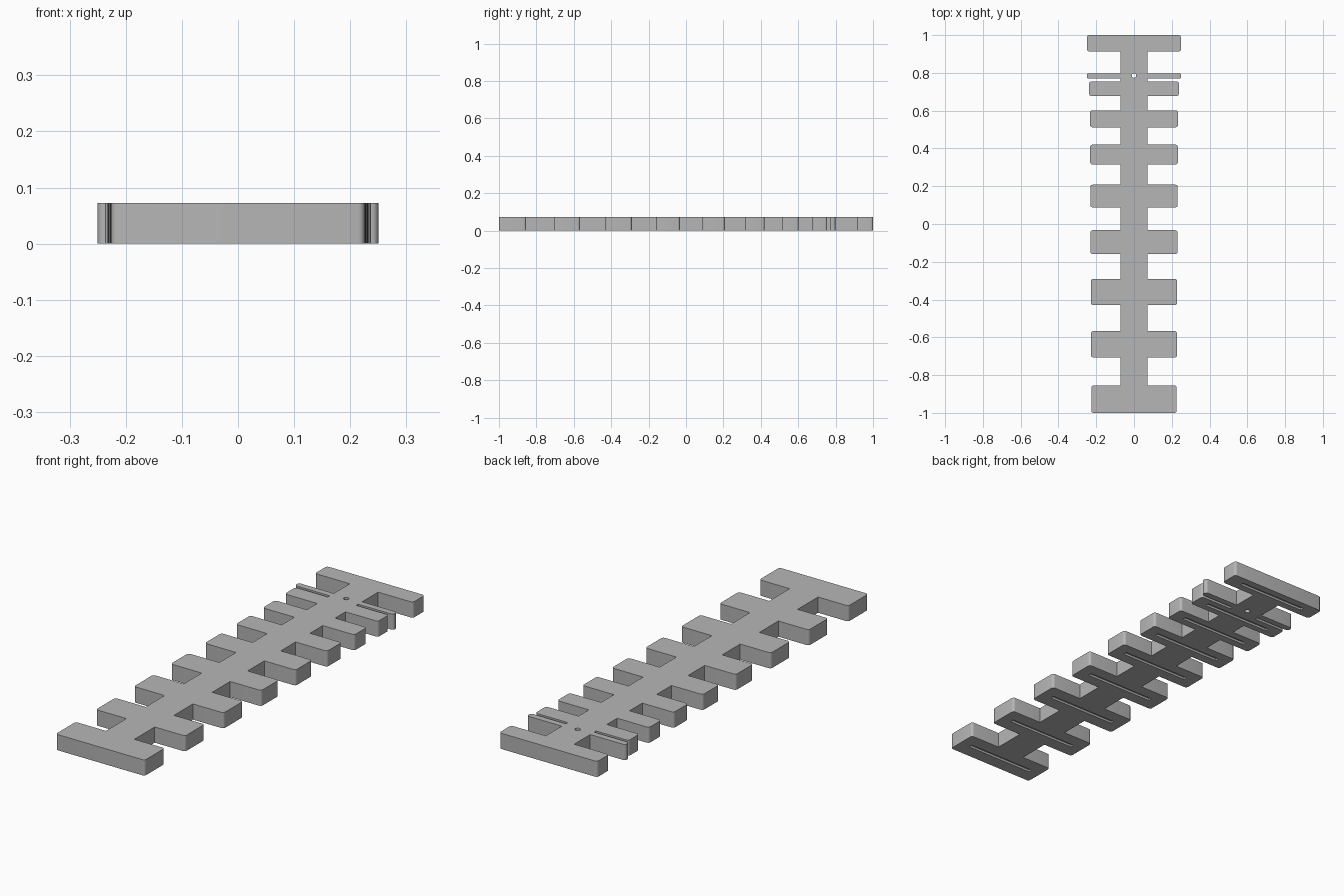
import bpy, bmesh, math
from mathutils import Matrix

if "Cube" in bpy.data.objects:
    bpy.data.objects.remove(bpy.data.objects["Cube"])

THICK = 0.072      # plate thickness
SPINE = 0.072      # half width of the spine
FILLET = 0.012     # outer corner radius

# Each rib: (y start, y end, half width), front to back
RIBS = [(-1.0, -0.855, 0.226), (-0.707, -0.567, 0.227), (-0.43, -0.29, 0.228),
        (-0.16, -0.033, 0.23), (0.088, 0.208, 0.231), (0.315, 0.42, 0.232),
        (0.512, 0.602, 0.233), (0.677, 0.755, 0.237), (0.769, 0.798, 0.25),
        (0.914, 1.0, 0.249)]
THIN_RIB = 8

grey = bpy.data.materials.new("plain grey")
grey.use_nodes = True
colour = (0.47, 0.47, 0.47, 1)
grey.diffuse_color = colour
grey.node_tree.nodes["Principled BSDF"].inputs["Base Color"].default_value = colour


def new_object(name, bm):
    bmesh.ops.recalc_face_normals(bm, faces=bm.faces[:])
    mesh = bpy.data.meshes.new(name)
    bm.to_mesh(mesh)
    bm.free()
    mesh.materials.append(grey)
    obj = bpy.data.objects.new(name, mesh)
    bpy.context.collection.objects.link(obj)
    return obj


# Ribbed plate: half outline, mirrored, then extruded
half = []
for i, (y0, y1, w) in enumerate(RIBS):
    if i > 0:
        half.append((SPINE, y0))
    half += [(w, y0), (w, y1)]
    if i < len(RIBS) - 1:
        half.append((SPINE, y1))
outline = half + [(-x, y) for x, y in reversed(half)]

bm = bmesh.new()
base = bm.faces.new([bm.verts.new((x, y, 0)) for x, y in outline])
ext = bmesh.ops.extrude_face_region(bm, geom=[base])
bmesh.ops.translate(bm, vec=(0, 0, THICK),
                    verts=[v for v in ext["geom"] if isinstance(v, bmesh.types.BMVert)])

# Rounded outer corners of the ribs
corners = [e for e in bm.edges
           if abs(e.verts[0].co.z - e.verts[1].co.z) > THICK / 2
           and abs(e.verts[0].co.x) > 0.2]
bmesh.ops.bevel(bm, geom=corners, offset=FILLET, offset_type='OFFSET',
                segments=5, profile=0.5, affect='EDGES')
plate = new_object("ribbed_plate", bm)

# Cutter: shallow grooves under the ribs and one through hole
bm = bmesh.new()
for i, (y0, y1, w) in enumerate(RIBS):
    if i != THIN_RIB:
        place = Matrix.Translation((0, (y0 + y1) / 2, 0))
        bmesh.ops.create_cube(bm, size=1, matrix=place @ Matrix.Diagonal((0.35, 0.018, 0.02, 1)))
bmesh.ops.create_cone(bm, cap_ends=True, segments=20, radius1=0.012, radius2=0.012,
                      depth=0.3, matrix=Matrix.Translation((0, 0.786, THICK / 2)))
cutter = new_object("groove_cutter", bm)
cutter.hide_render = True

cut = plate.modifiers.new("grooves", 'BOOLEAN')
cut.operation = 'DIFFERENCE'
cut.solver = 'EXACT'
cut.object = cutter

for obj in bpy.context.selected_objects:
    obj.select_set(False)
bpy.context.view_layer.objects.active = plate
plate.select_set(True)
bpy.ops.object.modifier_apply(modifier=cut.name)
bpy.data.objects.remove(cutter)
bpy.ops.object.shade_smooth_by_angle(angle=math.radians(30))
